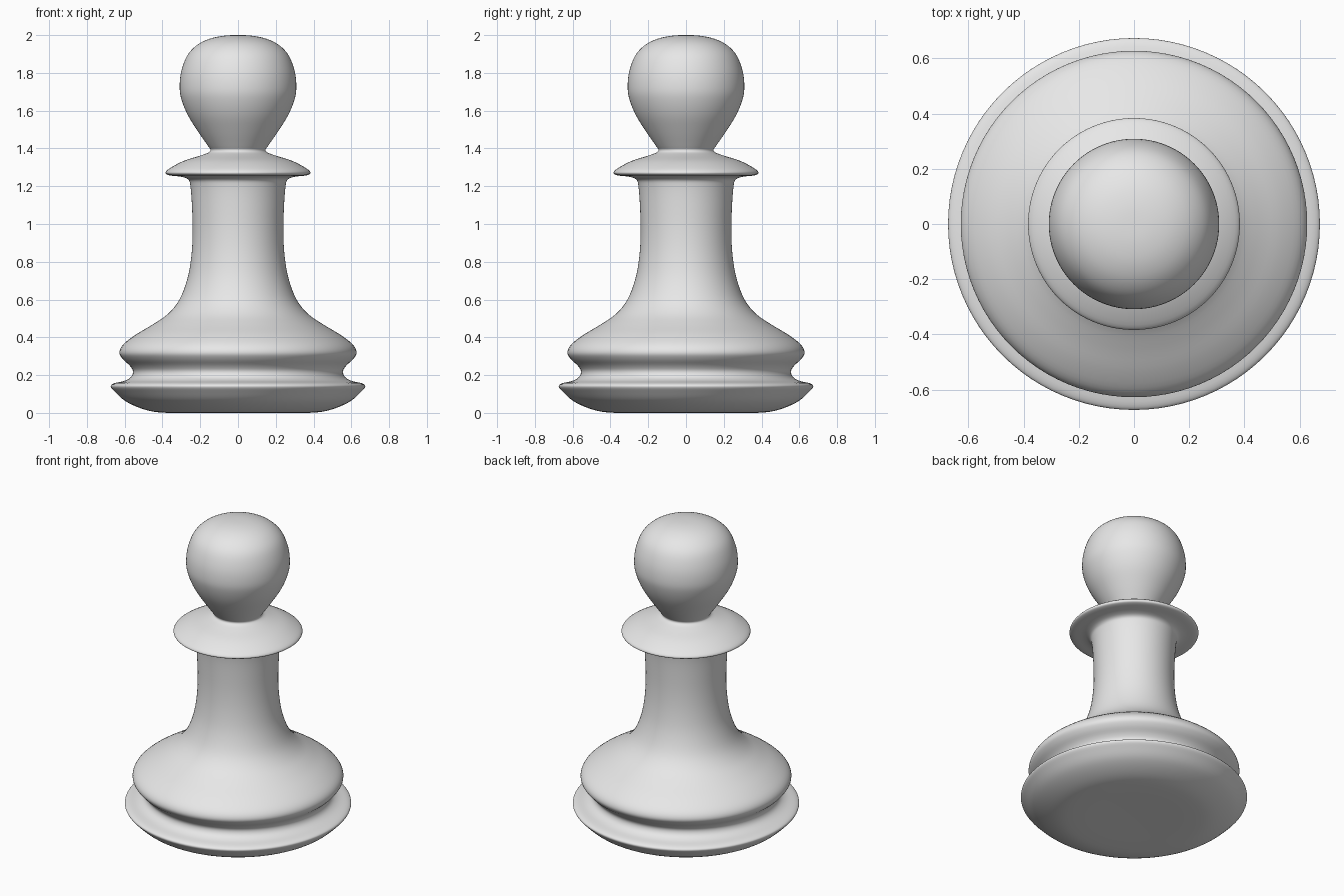
import bpy
import bmesh
import math
from mathutils import Vector

SEGMENTS = 96
SUBSTEPS = 4

# Radius and height along each part, from the floor up
BASE = [(0, 0.002), (.2, 0), (.36, 0), (.45, .007), (.53, .03), (.6, .065),
        (.65, .11), (.674, .14), (.655, .157), (.6, .17), (.567, .19)]
BODY = [(.556, .22), (.573, .25), (.61, .285), (.628, .32), (.607, .363),
        (.54, .415), (.45, .469), (.37, .525), (.31, .6), (.268, .71),
        (.247, .83), (.24, .96), (.244, 1.1), (.252, 1.2), (.263, 1.235)]
COLLAR = [(.3, 1.25), (.36, 1.257), (.384, 1.269), (.366, 1.292),
          (.29, 1.333), (.2, 1.362), (.157, 1.378), (.146, 1.393)]
HEAD = [(.16, 1.415), (.21, 1.487), (.265, 1.575), (.298, 1.655),
        (.309, 1.72), (.301, 1.805), (.27, 1.89), (.22, 1.945),
        (.155, 1.979), (.08, 1.996), (0, 2)]


def smooth_profile(points):
    """Pass a smooth curve through the points, mirrored at the axis."""
    pts = [Vector((r, 0, z)) for r, z in points]
    mirror = lambda p: Vector((-p.x, 0, p.z))
    pts = [mirror(pts[1])] + pts + [mirror(pts[-2])]
    curve = []
    for a, b, c, d in zip(pts, pts[1:], pts[2:], pts[3:]):
        for step in range(SUBSTEPS):
            t = step / SUBSTEPS
            curve.append(b + 0.5 * t * ((c - a)
                         + t * (2 * a - 5 * b + 4 * c - d)
                         + t * t * (3 * b - a - 3 * c + d)))
    curve.append(pts[-2])
    return curve


def lathe(name, points, material):
    """Spin a profile around the z axis into a smooth solid."""
    bm = bmesh.new()
    verts = [bm.verts.new(p) for p in smooth_profile(points)]
    edges = [bm.edges.new(pair) for pair in zip(verts, verts[1:])]
    bmesh.ops.spin(bm, geom=verts + edges, cent=(0, 0, 0), axis=(0, 0, 1),
                   angle=math.tau, steps=SEGMENTS, use_duplicate=False)
    bmesh.ops.remove_doubles(bm, verts=bm.verts[:], dist=0.0001)
    bmesh.ops.recalc_face_normals(bm, faces=bm.faces[:])
    for face in bm.faces:
        face.smooth = True
    mesh = bpy.data.meshes.new(name)
    bm.to_mesh(mesh)
    bm.free()
    mesh.materials.append(material)
    obj = bpy.data.objects.new(name, mesh)
    bpy.context.collection.objects.link(obj)
    return obj


def make_material(name, color):
    mat = bpy.data.materials.new(name)
    mat.use_nodes = True
    mat.diffuse_color = color
    mat.node_tree.nodes["Principled BSDF"].inputs["Base Color"].default_value = color
    return mat


default_cube = bpy.data.objects.get("Cube")
if default_cube:
    bpy.data.objects.remove(default_cube, do_unlink=True)

# One continuous turned piece: base, body, collar and head
light_grey = make_material("light grey", (0.8, 0.8, 0.8, 1))
lathe("turned_pawn", BASE + BODY + COLLAR + HEAD, light_grey)
